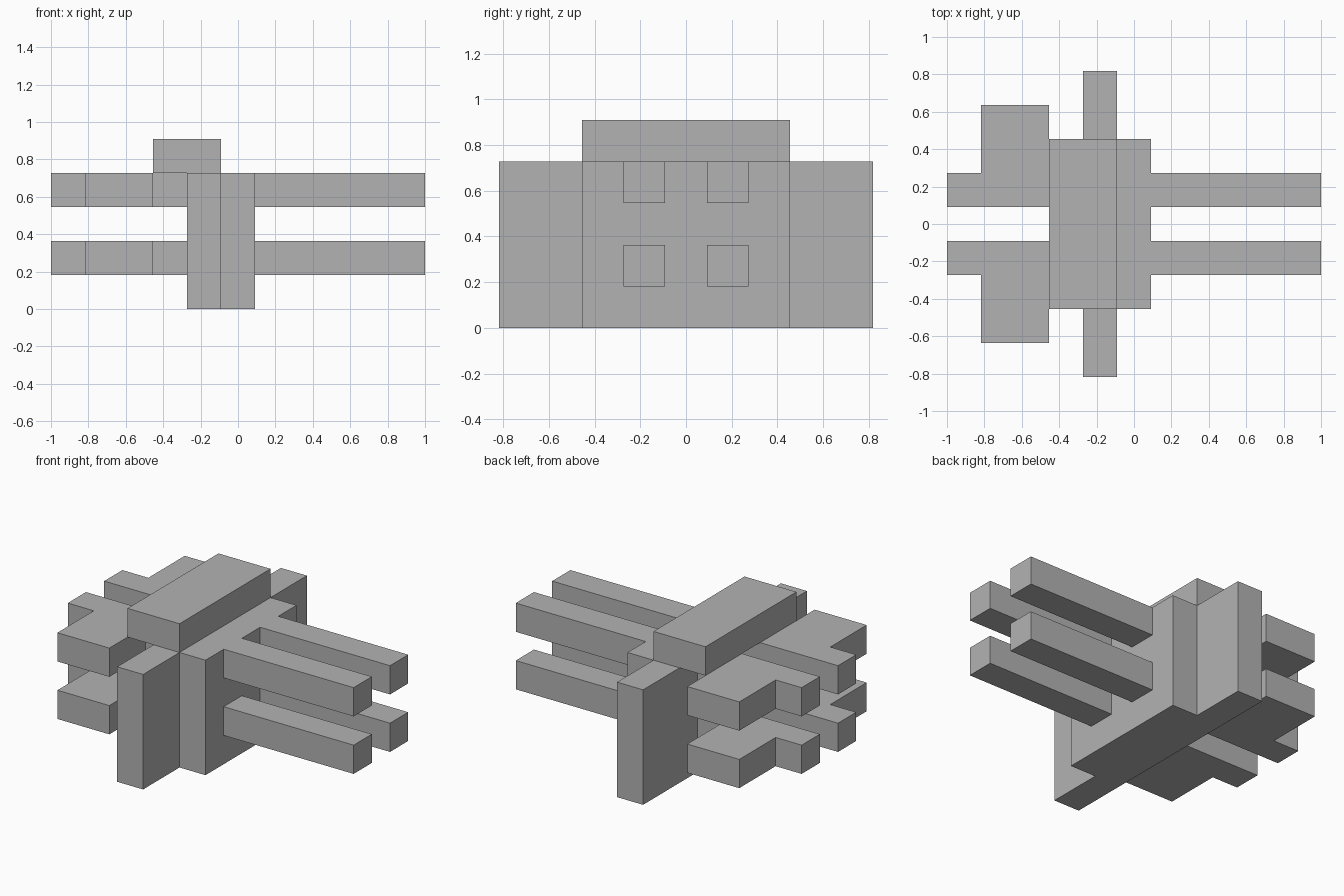
import bpy
import bmesh

cube = bpy.data.objects.get("Cube")
if cube:
    bpy.data.objects.remove(cube, do_unlink=True)

U = 1 / 11  # the whole puzzle sits on one modular unit

grey = bpy.data.materials.new("plain grey")
grey.diffuse_color = (0.45, 0.45, 0.45, 1)
grey.use_nodes = True
grey.node_tree.nodes["Principled BSDF"].inputs["Base Color"].default_value = (0.45, 0.45, 0.45, 1)


def prism(name, outline, bottom, top):
    """Extrude a plan outline (in units) from bottom to top."""
    bm = bmesh.new()
    base = bm.faces.new([bm.verts.new((x * U, y * U, bottom * U)) for x, y in outline])
    ext = bmesh.ops.extrude_face_region(bm, geom=[base])
    moved = [v for v in ext["geom"] if isinstance(v, bmesh.types.BMVert)]
    bmesh.ops.translate(bm, verts=moved, vec=(0, 0, (top - bottom) * U))
    bmesh.ops.recalc_face_normals(bm, faces=bm.faces)
    mesh = bpy.data.meshes.new(name)
    bm.to_mesh(mesh)
    bm.free()
    mesh.materials.append(grey)
    obj = bpy.data.objects.new(name, mesh)
    bpy.context.collection.objects.link(obj)
    return obj


def rect(x0, x1, y0, y1):
    return [(x0, y0), (x1, y0), (x1, y1), (x0, y1)]


# Upright core: long slab with a shorter slab against its left side
prism("upright_core", [(-3, -9), (-1, -9), (-1, -5), (1, -5),
                       (1, 5), (-1, 5), (-1, 9), (-3, 9)], 0, 8)

# Bar lying across the top
prism("top_bar", rect(-5, -1, -5, 5), 8, 10)

# Four pairs of arms: plain bars to the left, bars with a side block to the right
arm = [(-3, 1), (-3, 3), (-5, 3), (-5, 7), (-9, 7), (-9, 3), (-11, 3), (-11, 1)]
for level, z in (("lower", 2), ("upper", 6)):
    for side, s in (("front", -1), ("back", 1)):
        prism(f"{level}_{side}_long_bar", rect(1, 11, s, 3 * s), z, z + 2)
        prism(f"{level}_{side}_block_arm", [(x, y * s) for x, y in arm], z, z + 2)
